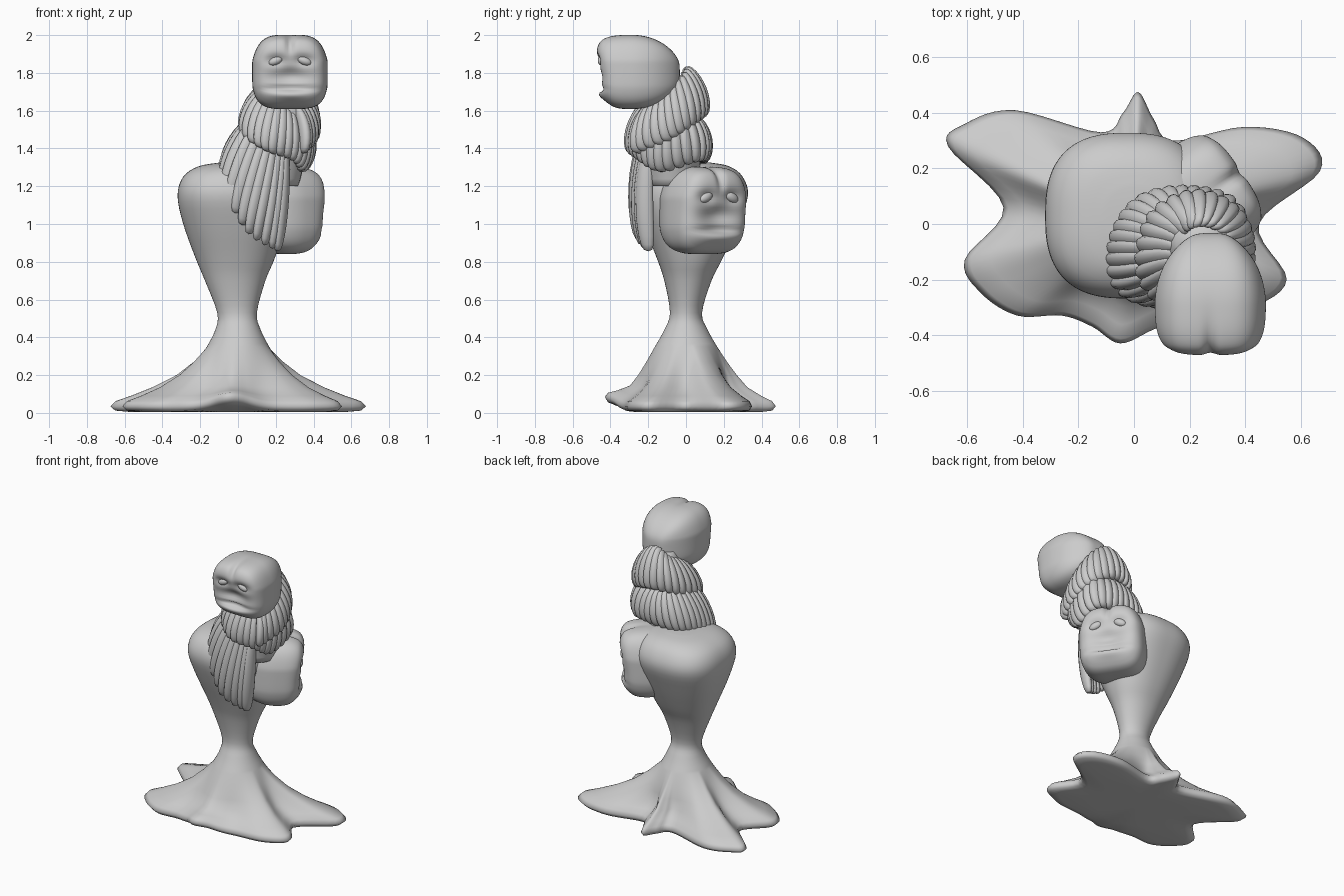
import bpy, bmesh, math
from mathutils import Vector, Matrix

if "Cube" in bpy.data.objects:
    bpy.data.objects.remove(bpy.data.objects["Cube"])


def finish(name, bm):
    bmesh.ops.recalc_face_normals(bm, faces=bm.faces)
    me = bpy.data.meshes.new(name)
    bm.to_mesh(me)
    bm.free()
    ob = bpy.data.objects.new(name, me)
    bpy.context.collection.objects.link(ob)
    for p in me.polygons:
        p.use_smooth = True
    return ob


def catmull(pts, steps, closed=False):
    n, out = len(pts), []
    pts = [Vector(p) for p in pts]
    at = lambda i: pts[i % n] if closed else pts[max(0, min(n - 1, i))]
    for i in range(n if closed else n - 1):
        a, b, c, d = (at(i + k) for k in (-1, 0, 1, 2))
        for s in range(steps):
            t = s / steps
            out.append(0.5 * (2 * b + (c - a) * t + (2 * a - 5 * b + 4 * c - d) * t * t
                              + (3 * b - a - 3 * c + d) * t ** 3))
    if not closed:
        out.append(pts[-1])
    return out


def loft(name, rings):
    bm = bmesh.new()
    rows = [[bm.verts.new(p) for p in r] for r in rings]
    n = len(rows[0])
    for a, b in zip(rows, rows[1:]):
        for i in range(n):
            bm.faces.new((a[i], a[(i + 1) % n], b[(i + 1) % n], b[i]))
    for r in (rows[0], rows[-1]):
        c = bm.verts.new(sum((v.co for v in r), Vector()) / n)
        for i in range(n):
            bm.faces.new((r[i], r[(i + 1) % n], c))
    return finish(name, bm)


def ellipse(th, z, cx, cy, rx, ry, n):
    c, s = math.cos(th), math.sin(th)
    k = (abs(c) ** n + abs(s) ** n) ** (-1 / n)
    return Vector((cx + rx * k * c, cy + ry * k * s, z))


# Pedestal body: draped star-shaped foot, narrow waist, rounded bulb
outline = catmull([(.67, .19), (.61, .31), (.40, .35), (.14, .30), (.07, .38), (.015, .475),
                   (-.04, .40), (-.12, .33), (-.43, .41), (-.61, .36), (-.67, .28),
                   (-.47, .06), (-.61, -.13), (-.55, -.25), (-.42, -.33), (-.26, -.33),
                   (-.15, -.37), (-.05, -.43), (.07, -.38), (.20, -.33), (.42, -.30),
                   (.55, -.20), (.45, 0)], 6, True)
rings = []
for s, z in ((.5, .004), (.86, .006), (.96, .012), (1, .035), (.96, .062), (.84, .09),
             (.68, .135), (.53, .20), (.41, .27)):
    ring = []
    for o in outline:
        th = math.atan2(o.y, o.x)
        lift = .05 * math.exp(-((th + 1.65) / .35) ** 2) * max(0, (s - .6) / .4)
        w = min(1, max(0, (s - .25) / .45))
        circ = Vector((math.cos(th), math.sin(th))) * .56 * s
        p = circ.lerp(o * s, w)
        ring.append((p.x, p.y, z + lift))
    rings.append(ring)
for z, cx, cy, rx, ry, n in catmull([
        (.35, 0, 0, .165, .165, 2), (.44, 0, 0, .12, .115, 2), (.53, -.005, 0, .105, .085, 2),
        (.70, -.015, .01, .16, .125, 2.1), (.82, -.015, .02, .21, .175, 2.2),
        (1.0, -.02, .025, .27, .25, 2.4), (1.15, -.025, .03, .295, .298, 2.6),
        (1.25, -.02, .03, .27, .27, 2.6), (1.305, -.01, .03, .20, .20, 2.5),
        (1.325, 0, .03, .10, .10, 2.2)], 4):
    rings.append([ellipse(math.atan2(o.y, o.x), z, cx, cy, rx, ry, n) for o in outline])
loft("pedestal_body", rings)

# Neck core hidden inside the ruffles
loft("neck_core", [[ellipse(i * math.tau / 32, z, cx, cy, rx, ry, 2) for i in range(32)]
                   for z, cx, cy, rx, ry in catmull([
                       (1.2, .17, -.07, .15, .13), (1.35, .18, -.07, .18, .15),
                       (1.5, .21, -.08, .19, .17), (1.65, .24, -.09, .15, .14),
                       (1.78, .24, -.06, .09, .07)], 3)])

# Ruffle: spiral of overlapping lobes, each from an inner root to an outer tip
keys = [(.21, -.20, .87, .25, -.20, 1.40), (.06, -.25, .96, .17, -.23, 1.44),
        (-.06, -.20, 1.18, .07, -.18, 1.52), (-.06, -.06, 1.29, .06, -.06, 1.54),
        (.02, .06, 1.32, .11, .03, 1.55), (.20, .09, 1.34, .20, .06, 1.55),
        (.34, .05, 1.34, .33, .01, 1.56), (.34, -.13, 1.29, .35, -.12, 1.54),
        (.29, -.24, 1.35, .28, -.20, 1.59), (.15, -.29, 1.40, .20, -.20, 1.65),
        (.04, -.18, 1.48, .14, -.13, 1.70), (.07, .01, 1.55, .17, -.03, 1.76),
        (.22, .09, 1.58, .23, .005, 1.82), (.36, .03, 1.53, .31, -.02, 1.77),
        (.40, -.10, 1.45, .34, -.11, 1.67), (.35, -.26, 1.39, .31, -.20, 1.61)]
bm = bmesh.new()
path = catmull(keys, 4)
for i, k in enumerate(path):
    tip, root = Vector(k[:3]), Vector(k[3:])
    step = Vector(path[min(i + 1, len(path) - 1)]) - Vector(path[max(i - 1, 0)])
    step = step.xyz + Vector(step[3:])
    axis = (tip - root).normalized()
    nrm = axis.cross(step).normalized()
    side = nrm.cross(axis)
    half = (tip - root).length / 2 + .015
    rot = Matrix((side, nrm, axis)).transposed() @ Matrix.Rotation(.7, 3, 'Z')
    mid = (tip + root) / 2
    new = bmesh.ops.create_uvsphere(bm, u_segments=14, v_segments=12, radius=1)['verts']
    for v in new:
        x, y, z = v.co
        f = max(0, 1 - z * z) ** -.2 if abs(z) < .99 else 1     # blunt ends
        f *= .9 + .1 * z
        out = 1 if nrm.dot(mid - Vector((.2, -.07, mid.z))) > 0 else -1
        bow = nrm * (.022 * (1 - z * z) * out)
        v.co = mid + bow + rot @ Vector((x * .034 * f, y * .054 * f, z * half))
finish("ruffle", bm)


def bump(x, z, cx, cz, sx, sz):
    return math.exp(-((x - cx) / sx) ** 2 - ((z - cz) / sz) ** 2)


def head(name, place, turn, size):
    """Blocky head with a dished face looking toward local -y."""
    M = Matrix.Translation(place) @ Matrix.Rotation(turn, 4, 'Z') @ Matrix.Diagonal((*size, 1))
    bm = bmesh.new()
    bmesh.ops.create_cube(bm, size=2)
    bmesh.ops.subdivide_edges(bm, edges=bm.edges[:], cuts=27, use_grid_fill=True)
    for v in bm.verts:
        n = 3.9
        p = v.co * sum(abs(c) ** n for c in v.co) ** (-1 / n)
        x, y, z = p
        if y > -.2:                                   # taper toward the back
            t = ((y + .2) / 1.2) ** 2
            x *= 1 - .5 * t
            z = z * (1 - .45 * t) - .03 * t
        x *= 1 - .22 * max(0, z - .3) - .10 * max(0, -z - .4)
        front = max(0, min(1, (-y - .3) / .5))
        d = -.10 * max(0, z) + .10 * max(0, -z)       # brow forward, chin back
        d += .20 * bump(x, z, 0, -.12, .55, .25)      # hollow above the lip
        d += .16 * bump(x, z, 0, -.45, .52, .07)      # mouth crease
        d -= .08 * bump(x, z, 0, -.62, .5, .13)       # lower lip
        d += .10 * bump(x, z, 0, .95, .10, .5)        # brow notch
        for s in (-1, 1):
            d += .12 * bump(x, z, s * .36, .3, .28, .15)
        z -= .06 * bump(x, y, 0, -.9, .12, .5) * max(0, z)
        v.co = M @ Vector((x, y + d * front, z))
    finish(name, bm)
    # Slanted almond eyes, mirrored
    for s, label in ((-1, "left"), (1, "right")):
        bm = bmesh.new()
        bmesh.ops.create_uvsphere(bm, u_segments=16, v_segments=10, radius=1)
        E = Matrix.Translation((s * .38, -.90, .30)) @ Matrix.Rotation(s * .4, 4, 'Y') \
            @ Matrix.Diagonal((.20, .10, .11, 1))
        bmesh.ops.transform(bm, matrix=M @ E, verts=bm.verts)
        finish(f"{name}_{label}_eye", bm)


head("upper_head", (.275, -.25, 1.805), 0, (.2, .217, .197))
head("side_head", (.205, .065, 1.072), math.radians(124), (.215, .215, .232))
